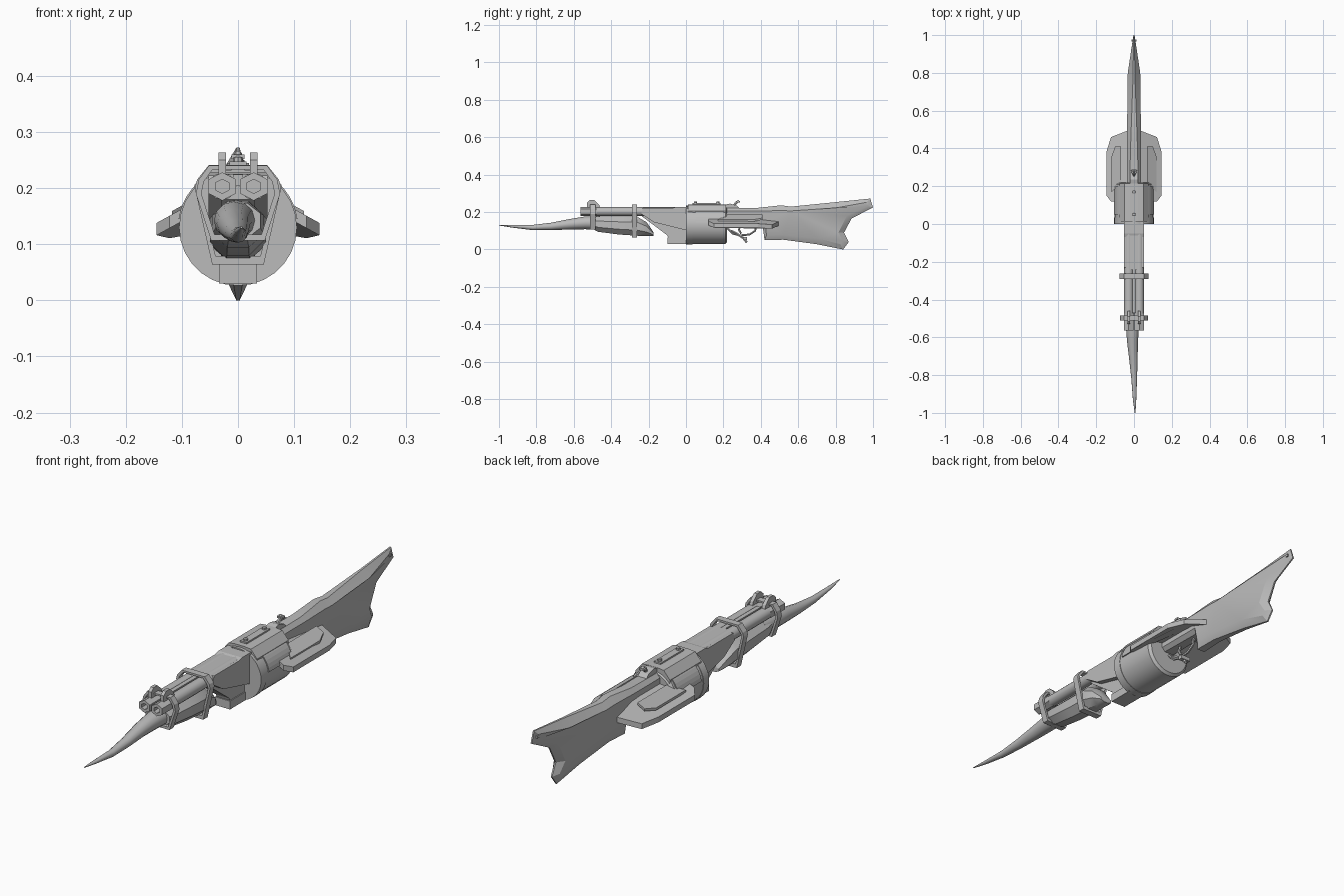
import bpy, bmesh, math
from mathutils import Vector

if "Cube" in bpy.data.objects:
    bpy.data.objects.remove(bpy.data.objects["Cube"])

steel = bpy.data.materials.new("grey_metal")
steel.diffuse_color = (0.5, 0.5, 0.5, 1)
steel.use_nodes = True
steel.node_tree.nodes["Principled BSDF"].inputs["Base Color"].default_value = steel.diffuse_color


def finish(name, bm, smooth=0):
    bmesh.ops.recalc_face_normals(bm, faces=bm.faces)
    me = bpy.data.meshes.new(name)
    bm.to_mesh(me)
    bm.free()
    ob = bpy.data.objects.new(name, me)
    bpy.context.collection.objects.link(ob)
    me.materials.append(steel)
    if smooth:
        bpy.ops.object.select_all(action='DESELECT')
        bpy.context.view_layer.objects.active = ob
        ob.select_set(True)
        bpy.ops.object.shade_smooth_by_angle(angle=math.radians(smooth))
    return ob


def skin(name, rings, smooth=0, closed=False):
    """Join equal rings of points; cap the ends unless the chain is closed."""
    bm = bmesh.new()
    vs = [[bm.verts.new(p) for p in r] for r in rings]
    n = len(vs[0])
    for a, b in zip(vs, vs[1:] + (vs[:1] if closed else [])):
        for i in range(n):
            j = (i + 1) % n
            bm.faces.new((a[i], a[j], b[j], b[i]))
    if not closed:
        bm.faces.new(vs[0])
        bm.faces.new(vs[-1])
    return finish(name, bm, smooth)


def loft(name, sections, n=8, smooth=0, phase=0.0):
    """Elliptic sections along y: (y, x, z, half width, half height)."""
    ang = [2 * math.pi * i / n + phase for i in range(n)]
    return skin(name, [[(x + rx * math.cos(a), y, z + rz * math.sin(a)) for a in ang]
                       for y, x, z, rx, rz in sections], smooth)


def along_y(name, xz, y0, y1):
    return skin(name, [[(x, y, z) for x, z in xz] for y in (y0, y1)])


def along_x(name, yz, x0, x1):
    return skin(name, [[(x, y, z) for y, z in yz] for x in (x0, x1)])


def box(name, x0, x1, y0, y1, z0, z1):
    return along_y(name, [(x0, z0), (x1, z0), (x1, z1), (x0, z1)], y0, y1)


def mirrored(half):
    return half + [(-x, z) for x, z in reversed(half)]


def band(name, half, y0, y1, wall=0.87):
    """Closed strap of rectangular section around the barrels."""
    pts = mirrored(half)
    cz = sum(z for _, z in pts) / len(pts)
    inner = [(x * wall, cz + (z - cz) * wall) for x, z in pts]
    return skin(name, [[(x, y, z) for x, z in loop] for loop, y in
                       ((pts, y0), (pts, y1), (inner, y1), (inner, y0))], closed=True)


def tube(name, pts, r, n=6):
    rings = []
    ps = [Vector(p) for p in pts]
    for i, p in enumerate(ps):
        t = (ps[min(i + 1, len(ps) - 1)] - ps[max(i - 1, 0)]).normalized()
        u = Vector((1, 0, 0))
        v = t.cross(u)
        rings.append([p + r * (math.cos(a) * u + math.sin(a) * v)
                      for a in (2 * math.pi * k / n for k in range(n))])
    return skin(name, rings, 40)


# curved front spike
loft("front_spike", [(-1, .006, .130, .002, .002), (-.93, .003, .124, .009, .007),
                     (-.82, .001, .117, .015, .014), (-.72, -.003, .123, .022, .020),
                     (-.62, -.008, .135, .029, .028), (-.54, -.008, .142, .035, .034),
                     (-.46, -.004, .143, .037, .036)], 12, 50)

# tapered fore grip under the barrels
loft("fore_grip", [(-.50, 0, .142, .043, .034), (-.47, 0, .135, .050, .044),
                   (-.36, 0, .128, .052, .052), (-.26, 0, .124, .055, .055),
                   (-.21, 0, .108, .048, .040), (-.175, 0, .083, .028, .012)],
     8, 35, math.pi / 8)

# twin barrels with hollow hexagonal muzzles
for s, side in ((1, "right"), (-1, "left")):
    x = s * .028
    loft(side + "_barrel", [(-.48, x, .203, .025, .024), (.02, x, .203, .025, .024)],
         12, 40)
    loft(side + "_muzzle", [(y, x, .203, r, r * .9) for y, r in
                            ((-.50, .014), (-.565, .014), (-.565, .028), (-.475, .028))],
         6, 0, math.pi / 6)
    # raised strap lug above each barrel
    along_x(side + "_strap_lug", [(-.53, .215), (-.53, .25), (-.515, .263), (-.49, .263),
                                  (-.465, .24), (-.455, .215)], x - .007, x + .007)
box("barrel_rib", -.009, .009, -.47, .02, .205, .224)

# straps
band("front_strap", [(.048, .107), (.075, .19), (.070, .215), (.052, .240)], -.512, -.485)
band("rear_strap", [(.046, .064), (.077, .20), (.073, .215), (.052, .241)], -.29, -.262)

# receiver in front of the drum
along_x("receiver_web", [(-.24, .18), (-.10, .075), (-.085, .036), (.01, .03),
                         (.01, .225), (-.24, .225)], -.030, .030)
along_x("receiver_cheeks", [(-.24, .19), (-.17, .145), (.01, .10), (.01, .228),
                            (-.05, .228), (-.07, .222), (-.23, .222)], -.053, .053)
box("lower_bracket", -.034, .034, -.10, .01, .030, .064)

# drum with end collars
loft("drum", [(.0, 0, .130, .098, .097), (.005, 0, .130, .103, .102),
              (.21, 0, .130, .103, .102), (.22, 0, .130, .092, .092)], 28, 30)
loft("drum_collar", [(.0, 0, .130, .105, .104), (.035, 0, .130, .105, .104)], 28, 30)

# housing over the drum, rail and screws
along_y("top_housing", mirrored([(.074, .16), (.078, .205), (.050, .238), (.022, .241)]),
        .012, .215)
box("top_rail", -.015, .015, .035, .185, .235, .247)
for i, y in enumerate((.05, .17)):
    bm = bmesh.new()
    bmesh.ops.create_cone(bm, cap_ends=True, segments=8, radius1=.009, radius2=.008,
                          depth=.012)
    bmesh.ops.translate(bm, verts=bm.verts, vec=(0, y, .249))
    finish("rail_screw_%d" % (i + 1), bm)

# curved guard shells on the drum sides
for s, side in ((1, "right"), (-1, "left")):
    rings = []
    for k in range(6):
        a = math.radians(8 + 8 * k)
        c, d = s * math.cos(a), math.sin(a)
        rings.append([(r * c, y, .130 + r * d) for r, y in
                      ((.098, .05), (.107, .05), (.107, .20), (.098, .20))])
    skin(side + "_drum_shell", rings)


# sloping side wings
def wing_z(x, y):
    return min(.183, .160 - .55 * (x - .105)) - .45 * max(0, y - .42)


wing_out = [(.075, .20), (.098, .12), (.122, .12), (.145, .15), (.145, .385),
            (.122, .46), (.032, .495), (.028, .40), (.028, .21)]
for s, side in ((1, "right"), (-1, "left")):
    skin(side + "_wing", [[(s * x, y, wing_z(x, y) - d) for x, y in wing_out]
                          for d in (0, .022)])
    plate = [(.068, .22), (.118, .17), (.118, .36), (.100, .41), (.068, .41)]
    skin(side + "_wing_plate", [[(s * x, y, wing_z(x, y) + d) for x, y in plate]
                                for d in (-.004, .006)])

# stock: thin outline edge, wide flanks
outline = [(.20, .222), (.38, .222), (.51, .236), (.56, .229), (.80, .253), (.985, .272),
           (1.0, .225), (.885, .165), (.845, .09), (.87, .040), (.84, .0), (.70, .028),
           (.52, .052), (.42, .050), (.41, .125), (.20, .125)]
flank = [(.20, .205), (.38, .205), (.51, .208), (.56, .206), (.80, .222), (.965, .252),
         (.97, .232), (.86, .180), (.815, .09), (.84, .045), (.825, .028), (.70, .060),
         (.52, .078), (.43, .075), (.425, .140), (.20, .140)]


def half_width(y, z):
    return (.036 if y < .78 else .036 - (y - .78) * .15) * min(1, .45 + z * 4)


def edge_width(y):
    return max(.003, .022 - max(0, y - .3) * .035)


skin("stock", [[(-half_width(y, z), y, z) for y, z in flank],
               [(-edge_width(y), y, z) for y, z in outline],
               [(edge_width(y), y, z) for y, z in outline],
               [(half_width(y, z), y, z) for y, z in flank]], 25)

# small pins near the stock heel
for s in (1, -1):
    box("heel_pin", s * .003, s * .012, .965, .977, .240, .250)

# trigger, guard and finger lever
tube("trigger_guard", [(0, .22, .115), (0, .25, .085), (0, .29, .075), (0, .34, .080),
                       (0, .37, .10), (0, .375, .13)], .006)
tube("trigger", [(0, .29, .13), (0, .283, .105), (0, .295, .085)], .006)
tube("finger_lever", [(0, .24, .10), (0, .275, .082), (0, .305, .062), (0, .325, .038)],
     .007)
box("lever_crossbar", -.022, .022, .305, .325, .050, .066)

# rear hammer and sight
along_x("hammer_base", [(.20, .215), (.20, .237), (.235, .245), (.27, .235), (.29, .215)],
        -.020, .020)
tube("hammer", [(0, .25, .225), (0, .262, .243), (0, .282, .262)], .007)
box("hammer_spur", -.012, .012, .268, .288, .252, .260)
